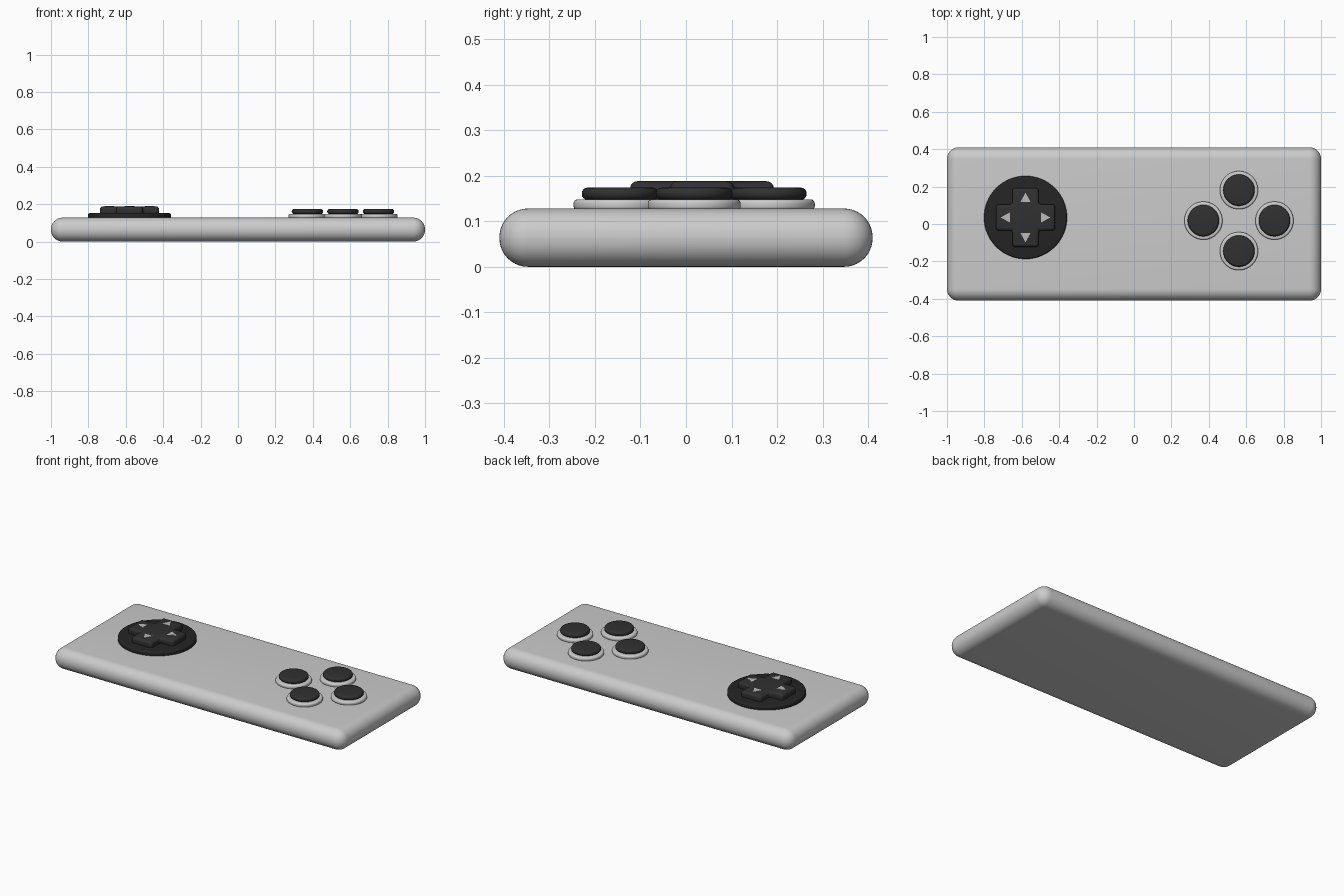
import bpy, bmesh, math

if "Cube" in bpy.data.objects:
    bpy.data.objects.remove(bpy.data.objects["Cube"])

TOP = 0.128          # height of the body's upper face
PAD = (-0.58, 0.035)  # centre of the direction pad


def material(name, value):
    m = bpy.data.materials.new(name)
    m.diffuse_color = (value, value, value, 1)
    m.use_nodes = True
    m.node_tree.nodes["Principled BSDF"].inputs["Base Color"].default_value = m.diffuse_color
    return m


def finish(name, bm, mat=None, bevel=0, segments=4):
    bmesh.ops.recalc_face_normals(bm, faces=bm.faces)
    mesh = bpy.data.meshes.new(name)
    bm.to_mesh(mesh)
    bm.free()
    ob = bpy.data.objects.new(name, mesh)
    bpy.context.collection.objects.link(ob)
    if mat:
        mesh.materials.append(mat)
    bpy.ops.object.select_all(action='DESELECT')
    bpy.context.view_layer.objects.active = ob
    ob.select_set(True)
    if bevel:
        mod = ob.modifiers.new("rounding", 'BEVEL')
        mod.width = bevel
        mod.segments = segments
        mod.limit_method = 'ANGLE'
        bpy.ops.object.modifier_apply(modifier=mod.name)
    bpy.ops.object.shade_smooth_by_angle(angle=math.radians(40))
    return ob


def prism(name, outline, z0, z1, mat=None, bevel=0, segments=4):
    bm = bmesh.new()
    base = bm.faces.new([bm.verts.new((x, y, z0)) for x, y in outline])
    grown = bmesh.ops.extrude_face_region(bm, geom=[base], use_keep_orig=True)
    bmesh.ops.translate(bm, vec=(0, 0, z1 - z0),
                        verts=[g for g in grown['geom'] if isinstance(g, bmesh.types.BMVert)])
    return finish(name, bm, mat, bevel, segments)


def disc(name, centre, radius, z0, z1, mat=None, bevel=0):
    outline = [(centre[0] + radius * math.cos(a), centre[1] + radius * math.sin(a))
               for a in (2 * math.pi * i / 64 for i in range(64))]
    return prism(name, outline, z0, z1, mat, bevel)


def turned(points, quarter):
    a = quarter * math.pi / 2
    c, s = round(math.cos(a)), round(math.sin(a))
    return [(PAD[0] + x * c - y * s, PAD[1] + x * s + y * c) for x, y in points]


black = material("black", 0.018)
dark = material("dark_grey", 0.03)
pale = material("pale_grey", 0.5)

# Body
prism("body", [(-1, -0.41), (1, -0.41), (1, 0.41), (-1, 0.41)], 0, TOP, None, 0.0625, 10)

# Direction pad base and cross
disc("pad_base", PAD, 0.222, TOP - 0.01, 0.152, black, 0.01)
w, l = 0.07, 0.158
cross = [p for q in range(4) for p in turned([(w, -w), (l, -w), (l, w)], q)]
prism("pad_cross", cross, 0.14, 0.188, dark, 0.016)

# Direction arrows
for q, side in enumerate(("right", "up", "left", "down")):
    prism("arrow_" + side, turned([(0.083, -0.027), (0.133, 0), (0.083, 0.027)], q),
          0.182, 0.189, pale)

# Action buttons, each in a raised collar
for side, dx, dy in (("right", 0.19, 0), ("back", 0, 0.163), ("left", -0.19, 0), ("front", 0, -0.163)):
    centre = (0.561 + dx, 0.018 + dy)
    disc("collar_" + side, centre, 0.102, TOP - 0.004, 0.148, None, 0.009)
    disc("button_" + side, centre, 0.084, 0.147, 0.174, dark, 0.0125)
